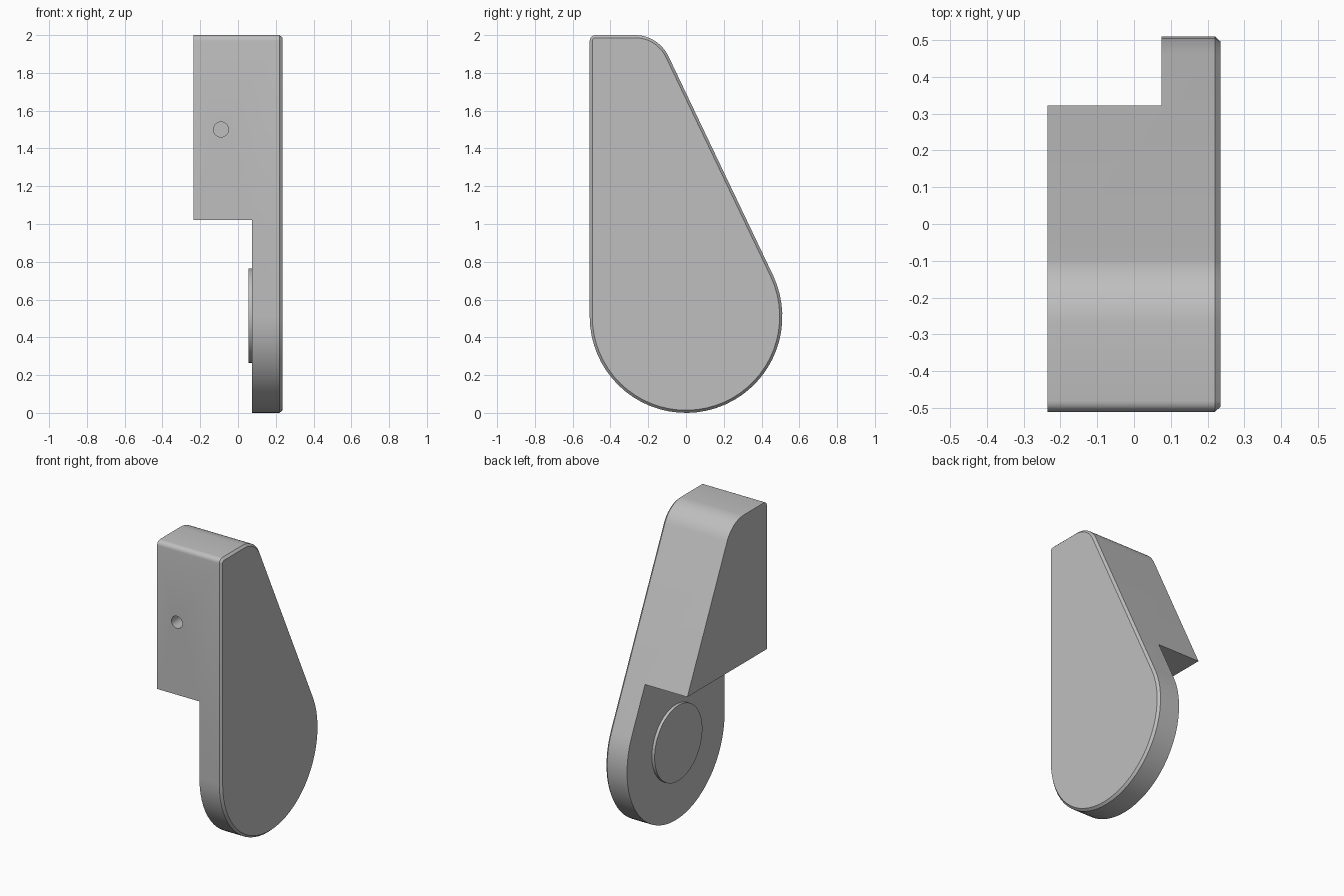
import bpy
import bmesh
from math import cos, sin, radians, pi

cube = bpy.data.objects.get("Cube")
if cube:
    bpy.data.objects.remove(cube, do_unlink=True)

grey = bpy.data.materials.new("plain_grey")
grey.use_nodes = True
grey.diffuse_color = (0.52, 0.52, 0.52, 1)
grey.node_tree.nodes["Principled BSDF"].inputs["Base Color"].default_value = grey.diffuse_color


def arc(cy, cz, r, start, end, steps):
    angles = [radians(start + (end - start) * i / steps) for i in range(steps + 1)]
    return [(cy + r * cos(a), cz + r * sin(a)) for a in angles]


def outline(inset):
    """Teardrop side profile: round foot, sloping back, rounded top."""
    return (arc(0, 0.51, 0.51 - inset, 180, 385, 36)
            + arc(-0.27, 1.804, 0.196 - inset, 26, 90, 12)
            + arc(-0.48, 1.97, 0.03 - inset, 90, 180, 5))


def activate(obj):
    bpy.ops.object.select_all(action="DESELECT")
    obj.select_set(True)
    bpy.context.view_layer.objects.active = obj


def subtract(obj, cutter):
    activate(obj)
    mod = obj.modifiers.new("cut", "BOOLEAN")
    mod.operation = "DIFFERENCE"
    mod.solver = "EXACT"
    mod.object = cutter
    bpy.ops.object.modifier_apply(modifier=mod.name)
    bpy.data.objects.remove(cutter, do_unlink=True)


def cylinder(name, radius, depth, location, rotation, sides):
    bpy.ops.mesh.primitive_cylinder_add(vertices=sides, radius=radius, depth=depth,
                                        location=location, rotation=rotation)
    obj = bpy.context.object
    obj.name = name
    obj.data.materials.append(grey)
    return obj


# Body: the profile swept sideways, with a chamfered outer face
bm = bmesh.new()
rings = [[bm.verts.new((x, y, z)) for y, z in outline(inset)]
         for x, inset in ((-0.235, 0), (0.22, 0), (0.235, 0.014))]
count = len(rings[0])
for a, b in zip(rings, rings[1:]):
    for i in range(count):
        j = (i + 1) % count
        bm.faces.new((a[i], a[j], b[j], b[i]))
bm.faces.new(rings[0])
bm.faces.new(rings[-1])
bmesh.ops.recalc_face_normals(bm, faces=bm.faces)
mesh = bpy.data.meshes.new("lever_body")
bm.to_mesh(mesh)
bm.free()
body = bpy.data.objects.new("lever_body", mesh)
bpy.context.collection.objects.link(body)
mesh.materials.append(grey)

# Lower recess that leaves only the thin plate
bpy.ops.mesh.primitive_cube_add(size=1, location=(-0.425, 0, 0.01))
recess = bpy.context.object
recess.scale = (1, 2, 2.02)
recess.data.materials.append(grey)
subtract(body, recess)

# Blind screw hole in the front
subtract(body, cylinder("hole_cutter", 0.04, 0.4, (-0.09, -0.4, 1.5), (pi / 2, 0, 0), 24))

# Raised round boss on the inner side of the plate
boss = cylinder("pivot_boss", 0.25, 0.04, (0.075, 0, 0.515), (0, pi / 2, 0), 48)

for obj in (body, boss):
    activate(obj)
    bpy.ops.object.shade_smooth_by_angle(angle=radians(25))
